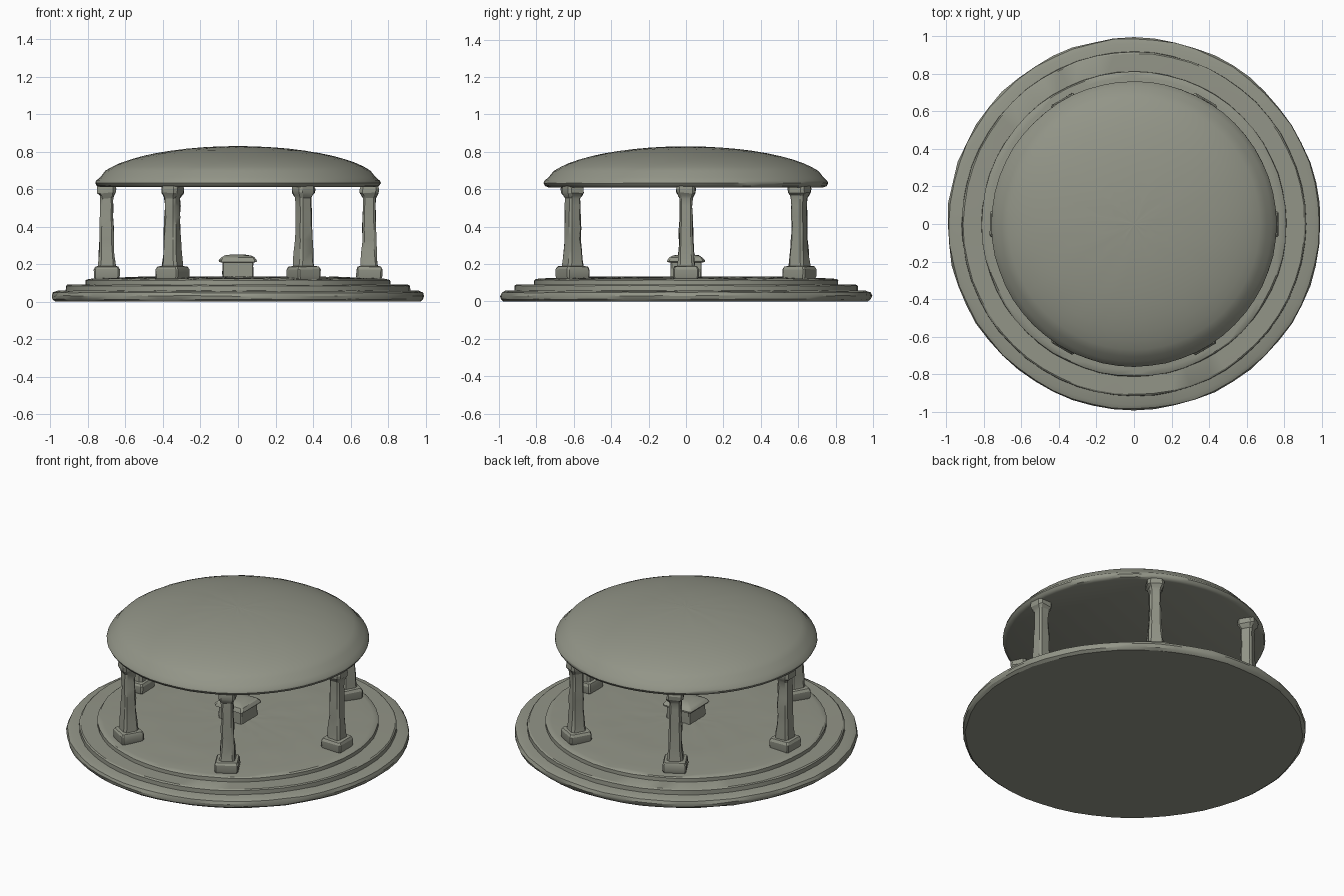
import bpy, bmesh, math, random
from mathutils import Matrix

if "Cube" in bpy.data.objects:
    bpy.data.objects.remove(bpy.data.objects["Cube"])

random.seed(7)
stone = bpy.data.materials.new("weathered grey stone")
stone.diffuse_color = (0.29, 0.30, 0.245, 1)
stone.use_nodes = True
stone.node_tree.nodes["Principled BSDF"].inputs["Base Color"].default_value = stone.diffuse_color


def circle(n):
    return [(math.cos(math.tau * i / n), math.sin(math.tau * i / n)) for i in range(n)]


def chamfered(c):
    # unit square outline with cut corners
    k = 1 - c
    return [(1, -k), (1, k), (k, 1), (-k, 1), (-1, k), (-1, -k), (-k, -1), (k, -1)]


def stack(bm, outline, profile, jr=0.0, jz=0.0, flat_ends=True):
    """Loft an outline through (radius, z) levels, with worn, jittered points."""
    rings = []
    for j, (r, z) in enumerate(profile):
        end = flat_ends and j in (0, len(profile) - 1)
        ring = []
        for x, y in outline:
            rr = r + random.uniform(-jr, jr)
            zz = z + (0 if end else random.uniform(-jz, jz))
            ring.append(bm.verts.new((x * rr, y * rr, zz)))
        rings.append(ring)
    n = len(outline)
    for a, b in zip(rings, rings[1:]):
        for i in range(n):
            bm.faces.new((a[i], a[(i + 1) % n], b[(i + 1) % n], b[i]))
    bm.faces.new(rings[0][::-1])
    bm.faces.new(rings[-1])


def finish(bm, name, matrix=None, angle=30):
    bmesh.ops.recalc_face_normals(bm, faces=bm.faces)
    me = bpy.data.meshes.new(name)
    bm.to_mesh(me)
    bm.free()
    me.materials.append(stone)
    ob = bpy.data.objects.new(name, me)
    bpy.context.collection.objects.link(ob)
    if matrix:
        ob.matrix_world = matrix
    bpy.ops.object.select_all(action='DESELECT')
    ob.select_set(True)
    bpy.context.view_layer.objects.active = ob
    bpy.ops.object.shade_smooth_by_angle(angle=math.radians(angle))
    return ob


# Three stepped round tiers
bm = bmesh.new()
stack(bm, circle(56), [(0.975, 0), (0.99, 0.012), (0.994, 0.03), (0.988, 0.048),
                       (0.965, 0.057), (0.85, 0.06)], 0.004, 0.002)
finish(bm, "lower_step")
bm = bmesh.new()
stack(bm, circle(56), [(0.92, 0.04), (0.918, 0.084), (0.91, 0.09), (0.75, 0.092)], 0.002, 0.001)
finish(bm, "middle_step")

# Top step with an uneven, slightly raised floor
bm = bmesh.new()
floor = [(0.815, 0.07), (0.813, 0.113), (0.805, 0.119)]
floor += [(0.78 - 0.065 * i, 0.122 + 0.010 * min(1, i / 4)) for i in range(12)]
floor.append((0.02, 0.132))
stack(bm, circle(56), floor, 0.002, 0.0015)
finish(bm, "floor_step")

# Six worn columns facing the centre
for k in range(6):
    place = Matrix.Rotation(k * math.pi / 3, 4, 'Z') @ Matrix.Translation((0.7, 0, 0))
    bm = bmesh.new()
    stack(bm, chamfered(0.12), [(0.064, 0.12), (0.069, 0.135), (0.069, 0.172),
                                (0.062, 0.186), (0.045, 0.19)], 0.0015, 0.002)
    finish(bm, "column_base_%d" % (k + 1), place, 25)
    bm = bmesh.new()
    shaft = [(0.048, 0.18), (0.044, 0.215), (0.040, 0.27), (0.037, 0.33), (0.036, 0.39),
             (0.034, 0.45), (0.034, 0.51), (0.034, 0.55), (0.040, 0.566),
             (0.049, 0.58), (0.050, 0.602), (0.046, 0.625)]
    stack(bm, chamfered(0.3), shaft, 0.0035, 0.004)
    finish(bm, "column_shaft_%d" % (k + 1), place, 25)

# Shallow dome roof with a rounded rim and flat underside
bm = bmesh.new()
dome = [(0.735, 0.61), (0.752, 0.617), (0.761, 0.632), (0.757, 0.645), (0.735, 0.664)]
for i in range(1, 12):
    t = math.radians(14 + i * 6.8)
    dome.append((0.757 * math.cos(t), 0.625 + 0.204 * math.sin(t)))
dome.append((0.008, 0.829))
stack(bm, circle(56), dome, 0.0012, 0.0006)
finish(bm, "dome_roof", None, 40)

# Small altar chest in the middle
bm = bmesh.new()
stack(bm, chamfered(0.07), [(0.083, 0.12), (0.083, 0.16), (0.081, 0.19), (0.082, 0.22)], 0.0015, 0.002)
finish(bm, "altar_block", None, 25)
bm = bmesh.new()
stack(bm, chamfered(0.12), [(0.085, 0.208), (0.101, 0.212), (0.101, 0.220), (0.088, 0.235),
                            (0.068, 0.246), (0.035, 0.251)], 0.002, 0.0015)
finish(bm, "altar_lid", None, 25)
